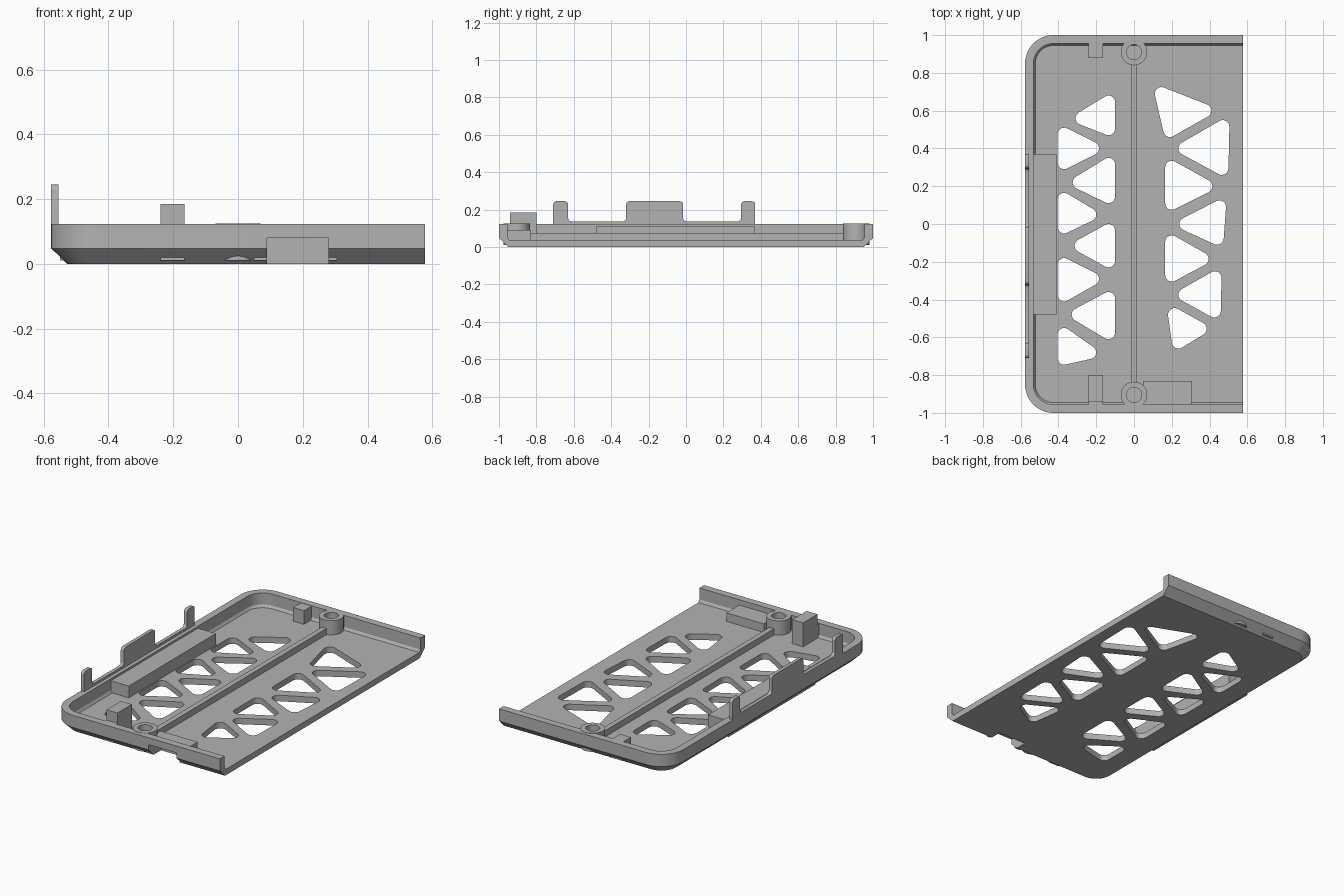
import bpy
import bmesh
from math import pi, sin, cos, atan2

cube = bpy.data.objects.get("Cube")
if cube:
    bpy.data.objects.remove(cube, do_unlink=True)

HALF_X, HALF_Y, TOP, FLOOR = 0.577, 1.0, 0.123, 0.037

plastic = bpy.data.materials.new("grey plastic")
plastic.use_nodes = True
plastic.diffuse_color = (0.45, 0.45, 0.45, 1)
plastic.node_tree.nodes["Principled BSDF"].inputs["Base Color"].default_value = (0.45, 0.45, 0.45, 1)


def finish(bm, name):
    """Turn a bmesh into a named object with the plastic material."""
    bmesh.ops.recalc_face_normals(bm, faces=bm.faces)
    mesh = bpy.data.meshes.new(name)
    bm.to_mesh(mesh)
    bm.free()
    mesh.materials.append(plastic)
    obj = bpy.data.objects.new(name, mesh)
    bpy.context.collection.objects.link(obj)
    return obj


def extrude_face(bm, face, offset):
    new = bmesh.ops.extrude_face_region(bm, geom=[face])["geom"]
    verts = [v for v in new if isinstance(v, bmesh.types.BMVert)]
    bmesh.ops.translate(bm, verts=verts, vec=offset)


def add_prism(bm, outline, z0, z1):
    face = bm.faces.new([bm.verts.new((x, y, z0)) for x, y in outline])
    extrude_face(bm, face, (0, 0, z1 - z0))


def box(name, x, y, z):
    bm = bmesh.new()
    add_prism(bm, [(x[0], y[0]), (x[1], y[0]), (x[1], y[1]), (x[0], y[1])], *z)
    return finish(bm, name)


def cut(target, cutter):
    mod = target.modifiers.new("cut", "BOOLEAN")
    mod.operation, mod.solver, mod.object = "DIFFERENCE", "EXACT", cutter
    bpy.context.view_layer.objects.active = target
    bpy.ops.object.modifier_apply(modifier=mod.name)


def smooth(obj):
    bpy.ops.object.select_all(action="DESELECT")
    obj.select_set(True)
    bpy.context.view_layer.objects.active = obj
    bpy.ops.object.shade_smooth_by_angle(angle=pi / 6)


def tray_outline(inset, radius=0.15, steps=12):
    """U-shaped path, open on the right, with two rounded left corners."""
    r = radius - inset
    cx, cy = radius - HALF_X, HALF_Y - radius
    front = []
    for i in range(steps + 1):
        a = pi / 2 * i / steps
        front.append((cx - r * sin(a), -cy - r * cos(a)))
    front.insert(0, (HALF_X, inset - HALF_Y))
    return front + [(x, -y) for x, y in reversed(front)]


def rounded(centres, r, steps=6):
    """Outline around circles of radius r, centres counterclockwise."""
    points, n = [], len(centres)
    for i, (x, y) in enumerate(centres):
        px, py = centres[i - 1]
        nx, ny = centres[(i + 1) % n]
        a = atan2(y - py, x - px) - pi / 2
        sweep = (atan2(ny - y, nx - x) - pi / 2 - a) % (2 * pi)
        for k in range(steps + 1):
            t = a + sweep * k / steps
            points.append((x + r * cos(t), y + r * sin(t)))
    return points


# Tray: floor and chamfered wall as one lofted shell
bm = bmesh.new()
section = [(0.05, 0), (0, 0.048), (0, TOP), (0.045, TOP), (0.045, 0.052), (0.055, FLOOR)]
loops = [[bm.verts.new((x, y, z)) for x, y in tray_outline(inset)] for inset, z in section]
for low, high in zip(loops, loops[1:]):
    for i in range(len(low) - 1):
        bm.faces.new((low[i], low[i + 1], high[i + 1], high[i]))
bm.faces.new(loops[0])
bm.faces.new(loops[-1])
bm.faces.new([loop[0] for loop in loops] + [loop[-1] for loop in reversed(loops)])
tray = finish(bm, "tray")

# Ventilation holes: base x at top and bottom, base y top and bottom, apex x and y
LEFT, RIGHT = -0.405, -0.1
holes = [
    (RIGHT, RIGHT, 0.68, 0.47, -0.31, 0.56),
    (LEFT, LEFT, 0.51, 0.29, -0.185, 0.4),
    (RIGHT, RIGHT, 0.35, 0.11, -0.325, 0.22),
    (LEFT, LEFT, 0.165, -0.05, -0.2, 0.05),
    (RIGHT, RIGHT, 0, -0.23, -0.315, -0.115),
    (LEFT, LEFT, -0.18, -0.41, -0.185, -0.29),
    (RIGHT, RIGHT, -0.36, -0.61, -0.33, -0.48),
    (LEFT, LEFT, -0.55, -0.745, -0.2, -0.68),
    (0.11, 0.155, 0.725, 0.46, 0.41, 0.6),
    (0.505, 0.5, 0.55, 0.26, 0.235, 0.4),
    (0.165, 0.165, 0.335, 0.075, 0.415, 0.2),
    (0.487, 0.475, 0.125, -0.11, 0.24, 0),
    (0.165, 0.165, -0.06, -0.305, 0.395, -0.185),
    (0.463, 0.46, -0.25, -0.495, 0.235, -0.375),
    (0.18, 0.2, -0.445, -0.66, 0.385, -0.555),
]
R = 0.035
bm = bmesh.new()
for x_top, x_low, y_top, y_low, apex_x, apex_y in holes:
    side = R if apex_x > x_top else -R
    centres = [(x_top + side, y_top - R), (x_low + side, y_low + R), (apex_x - side, apex_y)]
    if side < 0:
        centres.reverse()
    add_prism(bm, rounded(centres, R), -0.1, 0.06)
cutter = finish(bm, "hole_cutter")
cut(tray, cutter)
bpy.data.objects.remove(cutter, do_unlink=True)

# Front socket housing, with a notch through the wall and floor
socket = box("socket_housing", (0.05, 0.305), (-0.97, -0.83), (0.01, 0.09))
notch = box("notch_cutter", (0.09, 0.28), (-1.1, -0.88), (-0.1, 0.08))
for part in (tray, socket):
    cut(part, notch)
bpy.data.objects.remove(notch, do_unlink=True)
smooth(tray)

# Blocks and ribs standing on the floor
box("side_block", (-0.55, -0.41), (-0.48, 0.37), (0.01, 0.11))
box("centre_rib", (-0.016, 0.016), (-0.845, 0.845), (0.02, 0.075))
box("front_catch", (-0.24, -0.165), (-0.94, -0.8), (0.01, 0.185))
box("front_catch_root", (-0.24, -0.165), (-0.97, -0.9), (0.01, TOP - 0.002))
box("back_catch", (-0.24, -0.165), (0.88, 0.97), (0.01, TOP - 0.002))

# Screw posts with blind bores
for name, y in (("front_post", -0.905), ("back_post", 0.91)):
    bm = bmesh.new()
    rings = []
    for r, z in ((0.07, 0.01), (0.07, TOP + 0.002), (0.04, TOP + 0.002), (0.04, FLOOR)):
        ring = bmesh.ops.create_circle(bm, segments=32, radius=r)["verts"]
        bmesh.ops.translate(bm, verts=ring, vec=(0, y, z))
        rings.append(ring)
    for low, high in zip(rings, rings[1:]):
        for i in range(len(low)):
            bm.faces.new((low[i - 1], low[i], high[i], high[i - 1]))
    for ring in (rings[0], rings[-1]):
        bm.faces.new(ring)
    smooth(finish(bm, name))

# Snap tabs along the left wall, with rounded corners
HIGH, STRIP = 0.245, 0.137
steps = [(-0.71, -0.63), (-0.32, -0.015), (0.295, 0.37)]
profile = [(steps[0][0], TOP - 0.03)]
for start, end in steps:
    profile += [(start, STRIP), (start, HIGH), (end, HIGH), (end, STRIP)]
profile = [p for i, p in enumerate(profile) if i not in (1, len(profile) - 1)]
profile.append((steps[-1][1], TOP - 0.03))
bm = bmesh.new()
face = bm.faces.new([bm.verts.new((-HALF_X, y, z)) for y, z in profile])
corners = [v for v in bm.verts if v.co.z > TOP]
bmesh.ops.bevel(bm, geom=corners, offset=0.018, segments=4, profile=0.5, affect="VERTICES")
extrude_face(bm, bm.faces[:][0], (0.022, 0, 0))
smooth(finish(bm, "snap_tabs"))
